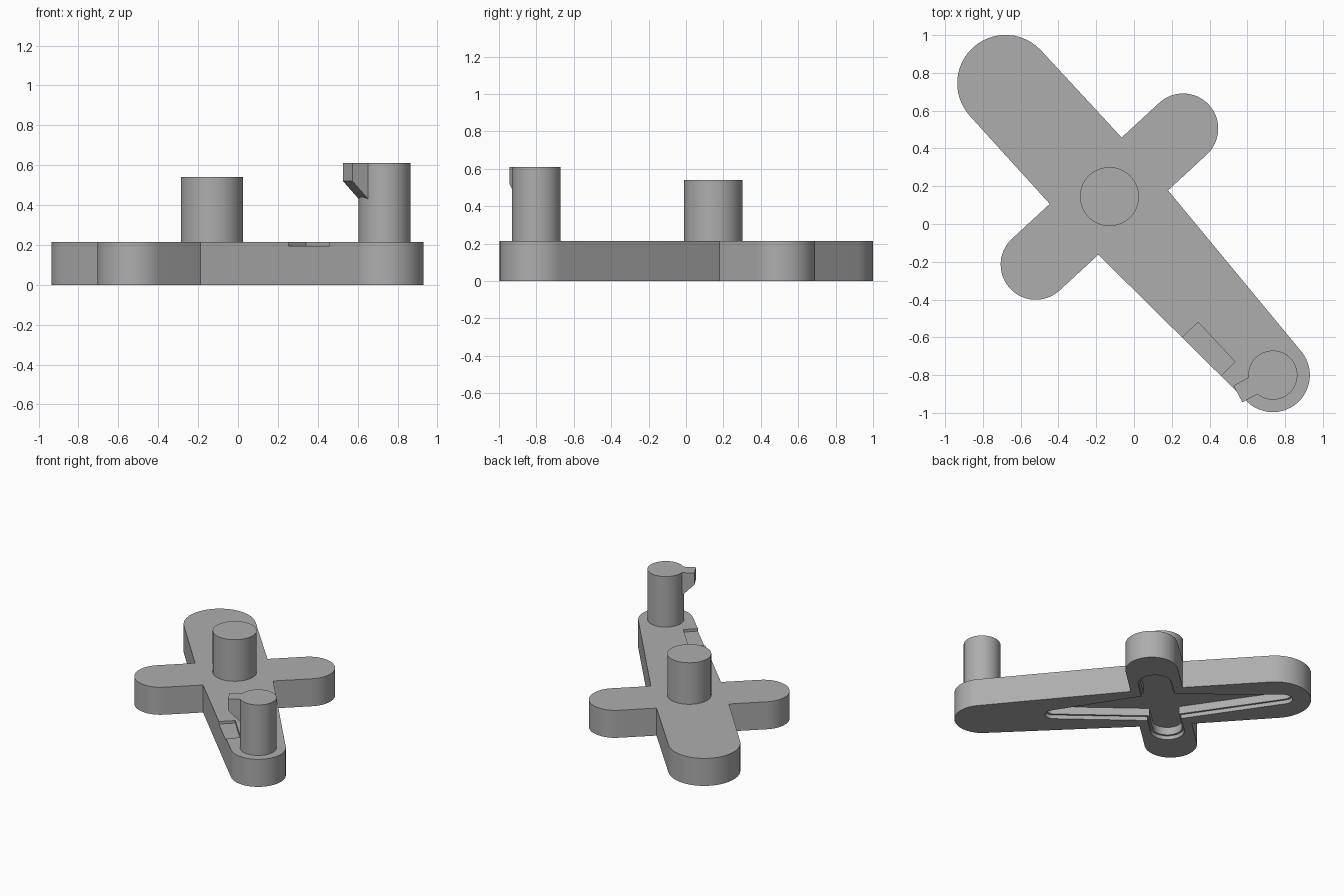
import bpy, bmesh
from math import cos, sin, acos, atan2, hypot, pi, radians
from mathutils import Vector

if "Cube" in bpy.data.objects:
    bpy.data.objects.remove(bpy.data.objects["Cube"])

grey = bpy.data.materials.new("plain grey")
grey.diffuse_color = (0.42, 0.42, 0.42, 1)
grey.use_nodes = True
grey.node_tree.nodes["Principled BSDF"].inputs["Base Color"].default_value = grey.diffuse_color

HUB = Vector((-0.13, 0.145))
TIP = Vector((0.735, -0.80))          # centre of the narrow long-arm end
BASE_TOP = 0.215


def prism(name, pts, z0, z1):
    """Extrude a closed counter-clockwise outline from z0 to z1."""
    bm = bmesh.new()
    face = bm.faces.new([bm.verts.new((p[0], p[1], z0)) for p in pts])
    ext = bmesh.ops.extrude_face_region(bm, geom=[face])
    top = [v for v in ext["geom"] if isinstance(v, bmesh.types.BMVert)]
    bmesh.ops.translate(bm, verts=top, vec=(0, 0, z1 - z0))
    bmesh.ops.recalc_face_normals(bm, faces=bm.faces)
    return add_object(name, bm)


def add_object(name, bm):
    mesh = bpy.data.meshes.new(name)
    bm.to_mesh(mesh)
    bm.free()
    mesh.materials.append(grey)
    obj = bpy.data.objects.new(name, mesh)
    bpy.context.collection.objects.link(obj)
    return obj


def circle(c, r, n=64):
    return [(c.x + r * cos(2 * pi * i / n), c.y + r * sin(2 * pi * i / n)) for i in range(n)]


def cross_outline(arms, steps=24):
    """Outline of tapered round-ended arms: (dx, dy, hub half width, tip radius)."""
    edges = []
    for dx, dy, wide, r in arms:
        edges.append((atan2(dy, dx), acos((wide - r) / hypot(dx, dy))))
    pts = []
    for i, (dx, dy, wide, r) in enumerate(arms):
        ang, spread = edges[i]
        for k in range(steps + 1):     # rounded tip
            t = ang - spread + 2 * spread * k / steps
            pts.append(HUB + Vector((dx + r * cos(t), dy + r * sin(t))))
        # inner corner where this arm meets the next one
        j = (i + 1) % len(arms)
        t1, t2 = ang + spread, edges[j][0] - edges[j][1]
        c1, c2 = wide, arms[j][2]
        det = sin(t2 - t1)
        pts.append(HUB + Vector(((c1 * sin(t2) - c2 * sin(t1)) / det,
                                 (c2 * cos(t1) - c1 * cos(t2)) / det)))
    return pts


def cut(obj, cutter):
    mod = obj.modifiers.new("cut", 'BOOLEAN')
    mod.operation, mod.solver, mod.object = 'DIFFERENCE', 'EXACT', cutter
    bpy.context.view_layer.objects.active = obj
    bpy.ops.object.modifier_apply(modifier=mod.name)
    bpy.data.objects.remove(cutter)


# Cross-shaped base
base = prism("cross_base", cross_outline([
    (0.39, 0.36, 0.186, 0.186), (-0.55, 0.60, 0.26, 0.256),
    (-0.39, -0.36, 0.186, 0.186), (0.865, -0.945, 0.26, 0.196)]), 0, BASE_TOP)

# Stepped recess under the base
for grow, depth in ((0.0, 0.03), (-0.015, 0.09)):
    cut(base, prism("recess_cutter", cross_outline([
        (0.25, 0.23, 0.12 + grow, 0.12 + grow),
        (-0.59, 0.644, 0.19 + grow, 0.065 + grow),
        (-0.25, -0.23, 0.12 + grow, 0.12 + grow),
        (0.52, -0.568, 0.19 + grow, 0.06 + grow)]), -0.1, depth))

# Shallow notch in the top edge of the long arm
cut(base, prism("notch_cutter", [(0.175, -0.675), (0.375, -0.885), (0.535, -0.73), (0.34, -0.52)],
                BASE_TOP - 0.02, 0.3))

# Round posts
hub_post = prism("hub_post", circle(HUB, 0.156), BASE_TOP - 0.01, 0.54)
end_post = prism("end_post", circle(TIP, 0.13), BASE_TOP - 0.01, 0.61)

# Catch on the end post: side profile (distance from post centre, height)
out = Vector((-0.88, -0.475))
side = Vector((-out.y, out.x))
bm = bmesh.new()
profile = [(0.08, 0.61), (0.21, 0.61), (0.21, 0.52), (0.12, 0.43), (0.08, 0.43)]
rows = []
for s in (-0.05, 0.05):
    rows.append([bm.verts.new((*(TIP + out * d + side * s), z)) for d, z in profile])
bm.faces.new(rows[0])
bm.faces.new(rows[1][::-1])
for i in range(5):
    j = (i + 1) % 5
    bm.faces.new((rows[0][j], rows[0][i], rows[1][i], rows[1][j]))
bmesh.ops.recalc_face_normals(bm, faces=bm.faces)
catch = add_object("post_catch", bm)

# Smooth round walls, keep hard edges
for obj in (base, hub_post, end_post):
    bpy.ops.object.select_all(action='DESELECT')
    obj.select_set(True)
    bpy.context.view_layer.objects.active = obj
    bpy.ops.object.shade_smooth_by_angle(angle=radians(30))
